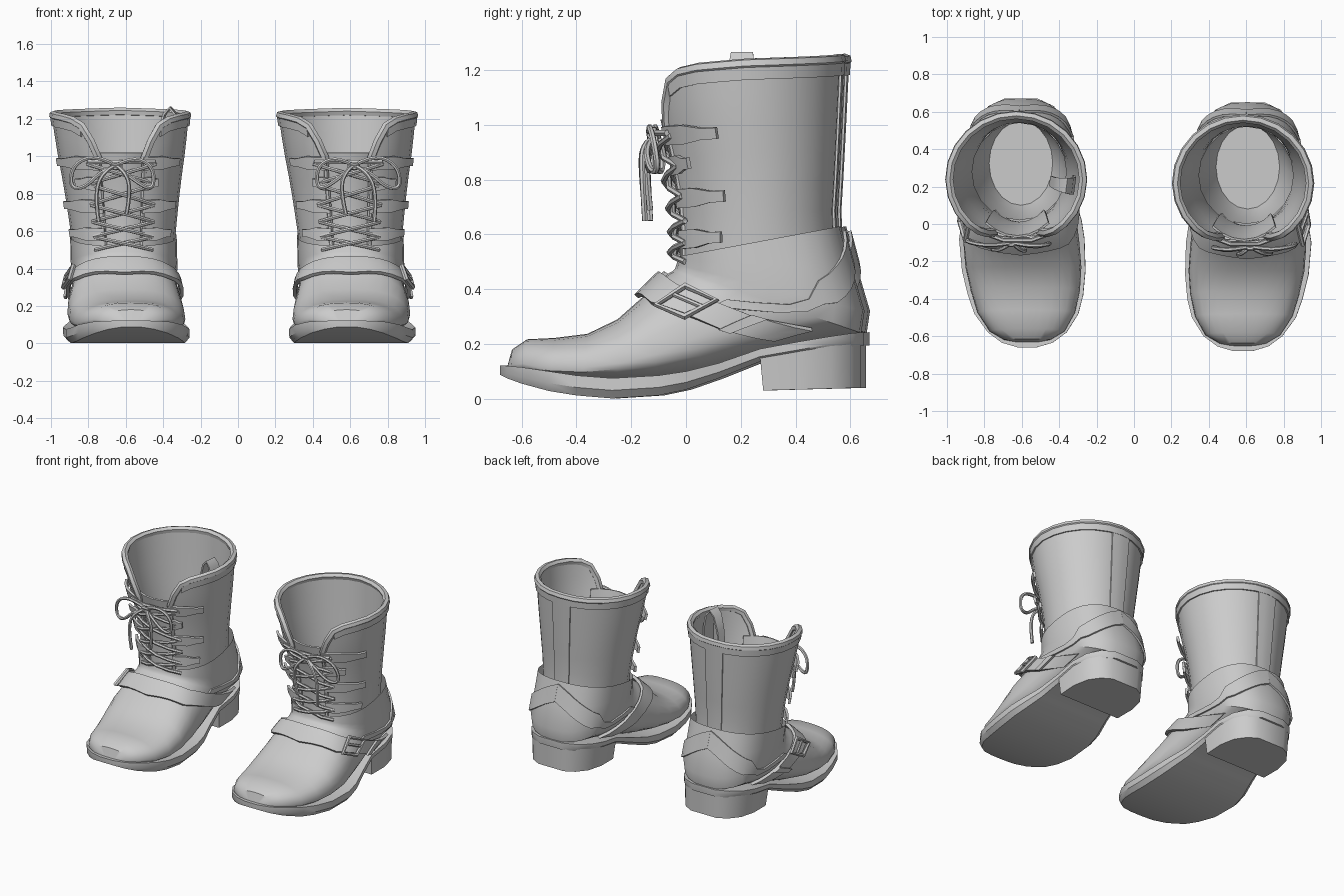
import bpy, bmesh, math
from mathutils import Vector

if "Cube" in bpy.data.objects:
    bpy.data.objects.remove(bpy.data.objects["Cube"])

# Where the boot being built goes: side mirrors it, cx/dy place it
boot = {"side": 1, "cx": 0.615, "dy": 0.0, "name": "right"}

def place(p):
    return Vector((boot["side"] * p[0] + boot["cx"] - 0.026 * p[2], p[1] + boot["dy"], p[2]))

def interp(table, v):
    if v <= table[0][0]:
        return table[0][1:]
    for a, b in zip(table, table[1:]):
        if v <= b[0]:
            f = (v - a[0]) / (b[0] - a[0])
            return [p + (q - p) * f for p, q in zip(a[1:], b[1:])]
    return table[-1][1:]

def span(a, b, n):
    return [a + (b - a) * i / n for i in range(n + 1)]

def patch(name, f, us, vs, thick=0.0, closed=False, caps=False):
    """Grid surface f(u, v); closed joins the v direction into rings."""
    bm = bmesh.new()
    rows = [[bm.verts.new(place(f(u, v))) for v in vs] for u in us]
    n = len(vs)
    for r0, r1 in zip(rows, rows[1:]):
        for j in range(n if closed else n - 1):
            k = (j + 1) % n
            bm.faces.new((r0[j], r0[k], r1[k], r1[j]))
    if caps:
        bm.faces.new(rows[0])
        bm.faces.new(rows[-1])
    bmesh.ops.recalc_face_normals(bm, faces=bm.faces)
    me = bpy.data.meshes.new(name)
    bm.to_mesh(me)
    bm.free()
    ob = bpy.data.objects.new(boot["name"] + "_" + name, me)
    bpy.context.collection.objects.link(ob)
    if thick:
        m = ob.modifiers.new("thickness", "SOLIDIFY")
        m.thickness, m.offset = thick, 0
    return ob

def tube(name, pts, r, radii=None, closed=False, soft=False):
    cu = bpy.data.curves.new(name, "CURVE")
    cu.dimensions = "3D"
    cu.bevel_depth, cu.bevel_resolution, cu.use_fill_caps = r, 1, True
    sp = cu.splines.new("NURBS" if soft else "POLY")
    sp.points.add(len(pts) - 1)
    for i, p in enumerate(pts):
        sp.points[i].co = (*place(p), 1)
        sp.points[i].radius = radii[i] if radii else 1
    sp.use_cyclic_u = closed
    if soft:
        sp.use_endpoint_u, sp.order_u, sp.resolution_u = True, 3, 4
    ob = bpy.data.objects.new(boot["name"] + "_" + name, cu)
    bpy.context.collection.objects.link(ob)

# Foot sections: index, top y z, bottom y z, half width, height fraction of widest line, x shift
FOOT = [(0, -.652, .12, -.652, .10, .06, .3, -.03), (1, -.635, .18, -.64, .10, .125, .3, -.03),
        (2, -.58, .217, -.60, .09, .20, .3, -.03), (3, -.48, .222, -.50, .07, .26, .3, -.025),
        (4, -.36, .237, -.38, .06, .292, .3, -.02), (5, -.25, .29, -.25, .06, .31, .3, -.01),
        (6, -.16, .37, -.10, .07, .31, .3, 0), (7, -.10, .43, .08, .10, .295, .35, 0),
        (8, -.06, .46, .28, .16, .28, .4, 0), (9, -.05, .465, .48, .21, .275, .45, 0),
        (10, -.04, .475, .64, .24, .28, .5, 0), (11, -.035, .49, .652, .32, .285, .5, 0),
        (12, -.03, .505, .605, .48, .285, .5, 0), (13, -.025, .52, .565, .63, .285, .5, 0)]

def foot(t, a, off=0.0):
    ty, tz, by, bz, hw, k, sx = interp(FOOT, t)
    c, s = (math.copysign(abs(v) ** .8, v) for v in (math.cos(a), math.sin(a)))
    h = k + (1 - k) * c if c > 0 else k + k * c
    p = Vector((sx + hw * s, by + (ty - by) * h, bz + (tz - bz) * h))
    d = p - Vector((sx, by + (ty - by) * k, bz + (tz - bz) * k))
    return p + d.normalized() * off

# Shaft sections: z, front y, back y, half width
SHAFT = [(.45, -.02, .55, .255), (.52, -.02, .54, .262), (.65, -.02, .53, .277), (.85, -.05, .542, .303),
         (1.05, -.10, .552, .336), (1.25, -.13, .562, .36)]
RIM = [(22, .99), (28, 1.08), (36, 1.16), (46, 1.19), (60, 1.205), (90, 1.22), (180, 1.238)]

def shaft(deg, z, off=0.0):
    yf, yb, hw = interp(SHAFT, z)
    a = math.radians(deg)
    return Vector(((hw + off) * math.sin(a), (yf + yb) / 2 - ((yb - yf) / 2 + off) * math.cos(a), z))

def rim_z(deg):
    return interp(RIM, min(deg, 360 - deg))[0]

# Sole outline and heights: y, half width, x shift, top z, bottom z
SOLE = [(-.68, .05, -.03, .122, .088), (-.655, .135, -.03, .12, .075), (-.60, .21, -.03, .115, .055),
        (-.50, .278, -.025, .10, .028), (-.40, .308, -.02, .085, .012), (-.27, .33, -.01, .075, .001),
        (-.10, .335, 0, .085, .012), (0, .32, 0, .10, .033), (.12, .285, 0, .13, .075),
        (.27, .255, 0, .182, .135), (.42, .26, 0, .21, .16), (.53, .235, 0, .228, .18),
        (.61, .175, 0, .24, .19), (.65, .09, 0, .243, .195)]

def strap(s, w, off=.02):
    """Instep strap: s runs -1..1 across the foot, w -1..1 over its width."""
    t, half = interp([(0, 6.6, .8), (.35, 7.0, .7), (.7, 8.2, .5), (1, 8.9, .45)], abs(s))
    return foot(t + half * w, math.radians(128 * s), off)

def build_boot():
    # Upper foot and shaft
    patch("foot_upper", foot, range(14), [2 * math.pi * i / 28 for i in range(28)], closed=True)
    angles = [22, 28, 36, 46] + span(60, 300, 16) + [314, 324, 332, 338]
    patch("shaft", lambda f, a: shaft(a, .47 + (rim_z(a) - .47) * f), span(0, 1, 7), angles, .02)

    # Inner ankle lining narrowing to the insole
    ring = [2 * math.pi * i / 20 for i in range(20)]
    def lining(z, a):
        yf, yb, hw = interp([(.2, .08, .53, .17), (.35, .04, .55, .21), (.6, .0, .52, .255)], z)
        return (hw * math.sin(a), (yf + yb) / 2 - (yb - yf) / 2 * math.cos(a), z + .05 * (z < .3))
    patch("lining", lining, (.2, .35, .6), ring, closed=True)
    patch("insole", lambda f, a: Vector((0, .305, .25)).lerp(Vector(lining(.2, a)), f), (.002, 1), ring, closed=True)

    # Rolled collar that runs down both edges of the lace opening, with its stitched band
    edge = span(.5, .93, 4)
    pts = [shaft(22, z, .005) for z in edge] + [shaft(a, rim_z(a), .002) for a in angles] \
        + [shaft(338, z, .005) for z in reversed(edge)]
    tube("collar_roll", pts, .023, [.6] * 5 + [1] * len(angles) + [.6] * 5)
    patch("collar_band", lambda f, a: shaft(a, rim_z(a) - .055 * f, .013), (0, 1), angles[2:-2], .014)

    # Tongue and back seam stay
    patch("tongue", lambda z, a: shaft(a, z, -.025 + .02 * math.cos(math.radians(a * 3))),
          span(.46, 1.02, 6), span(-34, 34, 6), .012)
    patch("back_stay", lambda z, a: shaft(a, z, .01), span(.56, 1.2, 5), span(169, 191, 3), .012)

    # Sole with welt, and stacked heel
    def slab(y, i):
        hw, sx, zt, zb = interp(SOLE, y)
        lip = zt - .6 * (zt - zb)
        x = (-hw, hw, hw, hw * .92, -hw * .92, -hw)[i]
        return (sx + x, y, (zt, zt, lip, zb, zb, lip)[i])

    def heel(y, i):
        hw, sx, zt, zb = interp(SOLE, y)
        low = i >= 2
        return ((hw - (.016 if low else .006)) * (1 if i in (1, 2) else -1),
                y + (.012 if low and y < .3 else 0), .03 + .01 * (y - .27) / .38 if low else zb + .02)
    patch("sole", slab, [r[0] for r in SOLE], range(6), closed=True, caps=True)
    patch("heel_block", heel, [.27, .42, .53, .60, .638], range(4), closed=True, caps=True)

    # Instep strap, heel strap, buckle on the outer side
    patch("instep_strap", strap, span(-1, 1, 22), (-1, 0, 1), .02)
    for sgn, side in ((1, "outer"), (-1, "inner")):
        def heel_strap(s, w, sgn=sgn):
            t = interp([(0, 8.5), (.4, 11.2), (1, 12.5)], s)[0]
            return foot(t + .38 * w, math.radians(sgn * (78 + 102 * s)), .008)
        patch("heel_strap_" + side, heel_strap, span(0, 1, 10), (-1, 0, 1), .012)
    tube("buckle_frame", [strap(s, w, .042) for s, w in
                          ((.43, -1.2), (.6, -1.2), (.6, 1.2), (.43, 1.2))], .014, closed=True)
    tube("buckle_prong", [strap(.43, 0, .042), strap(.6, 0, .047)], .009)
    patch("strap_loop", lambda s, w: strap(s, w * 1.1, .038), (.72, .78), (-1, 0, 1), .014)

    # Lace tabs on both sides of the opening
    for i, (z, long) in enumerate(((.58, 66), (.73, 70), (.85, 46), (.96, 70))):
        for sgn in (1, -1):
            end = long if sgn > 0 else long - 12
            def tab(f, w, sgn=sgn, end=end, z=z):
                half = .034 * (1 if f < .8 else .6)
                return shaft(sgn * (20 + (end - 20) * f), z + .01 * f + half * w, .018 + .022 * f)
            patch("lace_tab_%d_%s" % (i, "outer" if sgn > 0 else "inner"), tab,
                  (0, .25, .5, .8, 1), (-1, 1), .016)

    # Criss-cross laces
    rows = [.50, .57, .65, .74, .85, .96]
    for i, (z0, z1) in enumerate(zip(rows, rows[1:])):
        for sgn in (1, -1):
            tube("lace_%d_%d" % (i, sgn > 0),
                 [shaft(-sgn * 32, z0, .03), shaft(-sgn * 16, z0 * .75 + z1 * .25, .035),
                  shaft(0, (z0 + z1) / 2, .03 + .01 * sgn), shaft(sgn * 16, z0 * .25 + z1 * .75, .035),
                  shaft(sgn * 32, z1, .03)], .011)
    tube("lace_top", [shaft(a, .97, .035) for a in (-30, -12, 12, 30)], .012)

    # Bow: knot, two loops, two hanging ends
    k = Vector((.03, -.12, .95))
    def bow(name, offsets):
        tube(name, [k + Vector(o) for o in offsets], .011, soft=True)
    bow("bow_knot", [(-.03, 0, 0), (0, -.02, .015), (.03, 0, 0), (0, -.01, -.02), (-.03, 0, 0)])
    bow("bow_loop_outer", [(0, 0, 0), (.10, -.02, .06), (.23, .0, .01), (.25, .02, -.12),
                           (.17, -.01, -.12), (.08, -.03, -.03), (0, 0, 0)])
    bow("bow_loop_inner", [(0, 0, 0), (-.09, -.02, .05), (-.2, -.01, 0), (-.2, 0, -.13),
                           (-.12, -.03, -.1), (0, 0, 0)])
    bow("bow_end_outer", [(0, 0, 0), (.06, -.04, -.02), (.12, -.04, -.14), (.10, -.03, -.30)])
    bow("bow_end_inner", [(0, 0, 0), (-.04, -.04, -.02), (-.08, -.045, -.12), (-.05, -.03, -.26)])

build_boot()
boot.update(side=-1, cx=-.598, dy=.02, name="left")
build_boot()
# Pull loop inside the left boot
patch("pull_loop", lambda f, a: shaft(a, 1.0 + .26 * math.sin(f), -.085 - .06 * math.cos(f)),
      span(0, math.pi, 6), (-92, -74), .012)

# Make everything mesh, then smooth shading with crisp edges
bpy.ops.object.select_all(action="SELECT")
bpy.context.view_layer.objects.active = bpy.context.scene.objects[0]
bpy.ops.object.convert(target="MESH")
bpy.ops.object.shade_smooth_by_angle(angle=math.radians(35))
